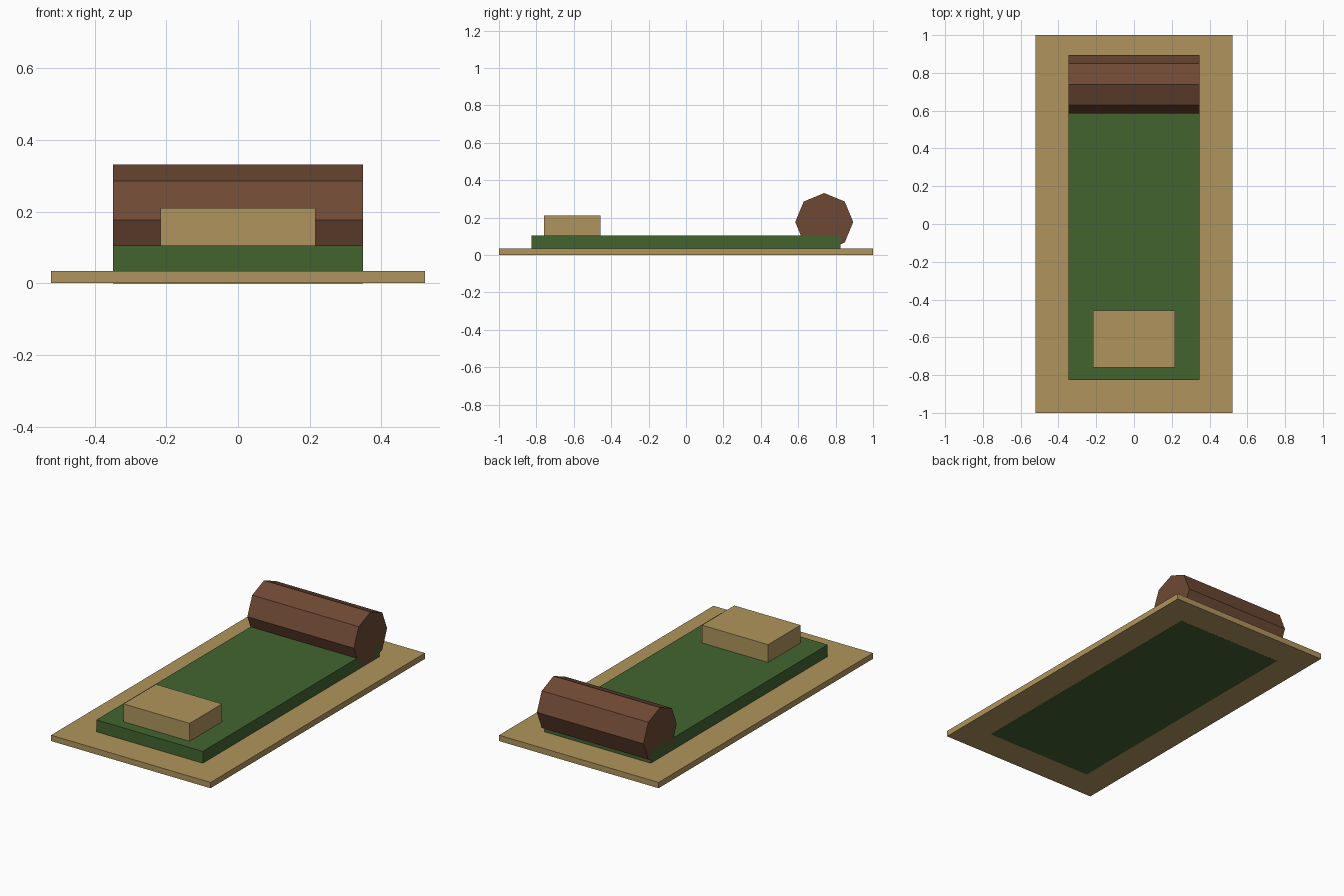
import bpy, bmesh, math
from mathutils import Matrix

if "Cube" in bpy.data.objects:
    bpy.data.objects.remove(bpy.data.objects["Cube"])


def material(name, rgb):
    lin = [((c / 255 + 0.055) / 1.055) ** 2.4 for c in rgb]
    m = bpy.data.materials.new(name)
    m.diffuse_color = (*lin, 1)
    m.use_nodes = True
    m.node_tree.nodes["Principled BSDF"].inputs["Base Color"].default_value = m.diffuse_color
    return m


tan = material("tan", (176, 149, 93))
green = material("green", (67, 100, 47))
brown = material("brown", (110, 73, 52))


def add(name, bm, mat):
    me = bpy.data.meshes.new(name)
    bm.to_mesh(me)
    bm.free()
    me.materials.append(mat)
    ob = bpy.data.objects.new(name, me)
    bpy.context.collection.objects.link(ob)


def box(name, mat, x, y0, y1, z0, z1):
    bm = bmesh.new()
    bmesh.ops.create_cube(bm, size=1, matrix=Matrix.Translation((0, (y0 + y1) / 2, (z0 + z1) / 2))
                          @ Matrix.Diagonal((2 * x, y1 - y0, z1 - z0, 1)))
    add(name, bm, mat)


# ground mat, padded bedding and pillow
box("base_mat", tan, 0.521, -1, 1, 0.0006, 0.035)
box("bedding", green, 0.348, -0.825, 0.825, 0, 0.105)
box("pillow", tan, 0.216, -0.76, -0.457, 0.10, 0.21)

# eight-sided rolled blanket lying along x, one corner pointing up
bm = bmesh.new()
bmesh.ops.create_cone(bm, cap_ends=True, segments=8, radius1=0.155, radius2=0.155, depth=0.696,
                      matrix=Matrix.Translation((0, 0.739, 0.176)) @ Matrix.Rotation(math.pi / 2, 4, 'Y'))
add("rolled_blanket", bm, brown)
